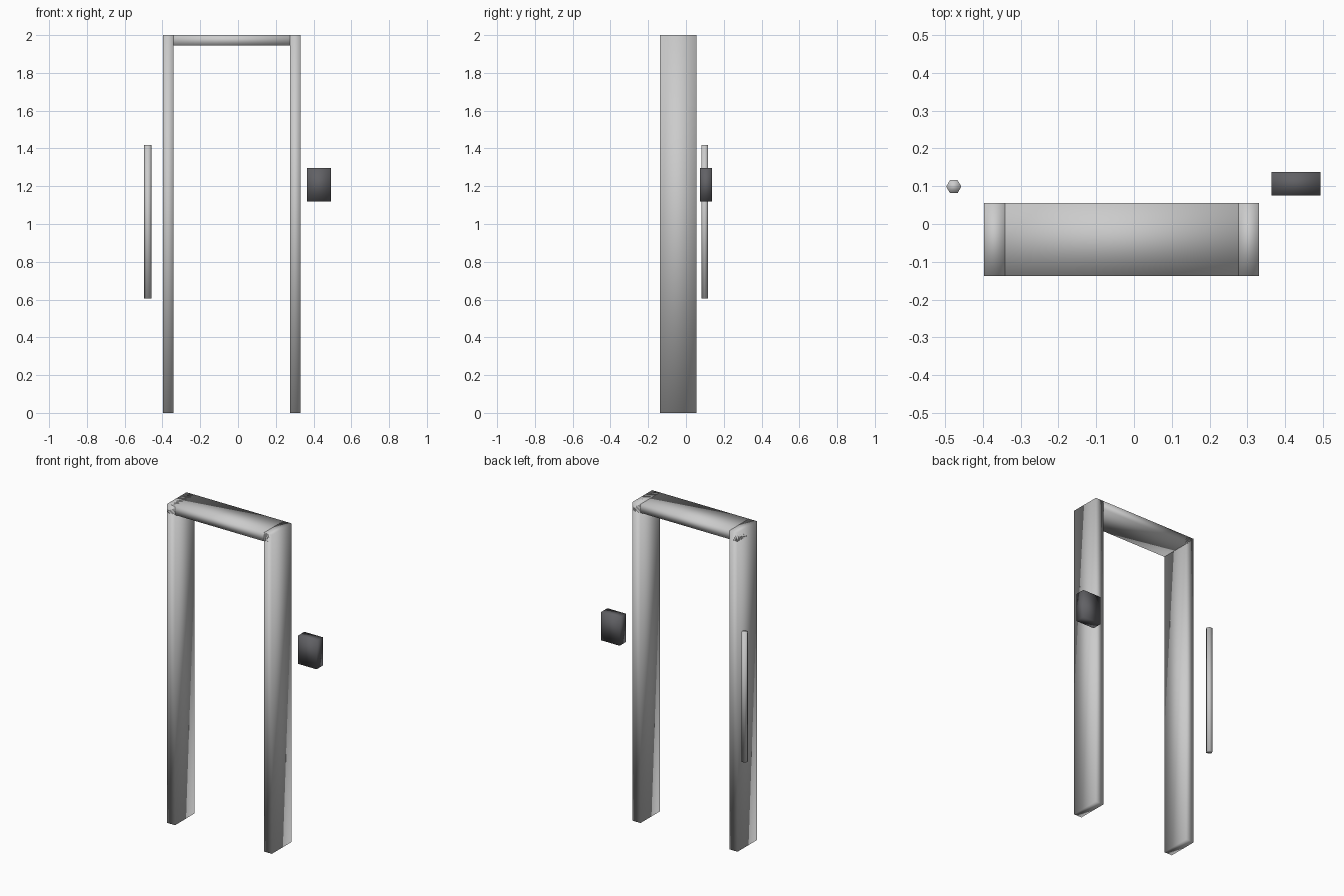
import bpy

if "Cube" in bpy.data.objects:
    bpy.data.objects.remove(bpy.data.objects["Cube"])


def smooth(obj):
    for p in obj.data.polygons:
        p.use_smooth = True


def box(name, lo, hi):
    bpy.ops.mesh.primitive_cube_add(size=1)
    obj = bpy.context.object
    obj.name = name
    for v in obj.data.vertices:
        for i in range(3):
            v.co[i] = hi[i] if v.co[i] > 0 else lo[i]
    smooth(obj)
    return obj


# Door frame: two posts and a lintel running over their full width
Y0, Y1 = -0.137, 0.056
box("left_post", (-0.397, Y0, 0), (-0.341, Y1, 2))
box("right_post", (0.276, Y0, 0), (0.331, Y1, 2))
box("lintel", (-0.397, Y0, 1.946), (0.331, Y1, 2))

# Six-sided pull bar, corners pointing along x
bpy.ops.mesh.primitive_cylinder_add(vertices=6, radius=0.02, depth=0.812,
                                    location=(-0.477, 0.099, 1.012),
                                    rotation=(0, 0, 0.5235988))
bar = bpy.context.object
bar.name = "pull_bar"
smooth(bar)

# Dark wall-mounted control box
control = box("control_box", (0.364, 0.075, 1.12), (0.493, 0.138, 1.297))
mat = bpy.data.materials.new("dark_grey")
mat.diffuse_color = (0.12, 0.12, 0.13, 1)
mat.use_nodes = True
mat.node_tree.nodes["Principled BSDF"].inputs["Base Color"].default_value = mat.diffuse_color
control.data.materials.append(mat)
